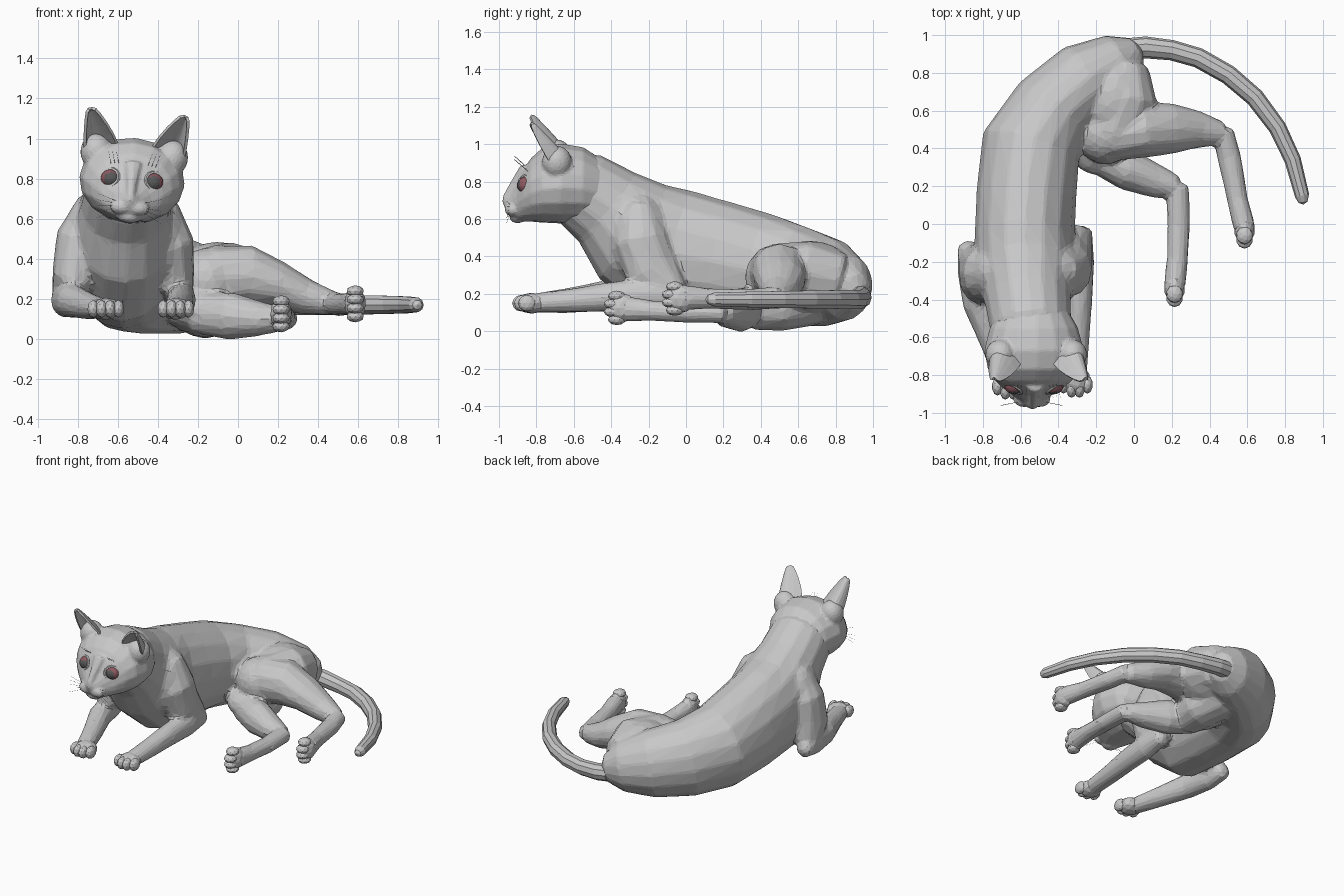
import bpy, bmesh, math
from mathutils import Vector, Matrix

if "Cube" in bpy.data.objects:
    bpy.data.objects.remove(bpy.data.objects["Cube"])

X, Y, Z = Vector((1, 0, 0)), Vector((0, 1, 0)), Vector((0, 0, 1))


def material(name, rgb):
    m = bpy.data.materials.new(name)
    m.diffuse_color = (*rgb, 1)
    m.use_nodes = True
    m.node_tree.nodes["Principled BSDF"].inputs["Base Color"].default_value = m.diffuse_color
    return m


FUR = material("grey fur", (0.58, 0.58, 0.58))
PUPIL = material("dark pupil", (0.10, 0.10, 0.10))
EYE_RED = material("dull red eye", (0.27, 0.10, 0.12))
# The head is rolled slightly about its own centre
HEAD = Matrix.Translation((-0.53, 0, 0.78)) @ Matrix.Rotation(math.radians(5), 4, 'Y')


def tube(bm, pts, ref=Z, sides=12, axis=None):
    """Loft through (x, y, z, half width[, half height]) with pointed caps."""
    ctr = [Vector(p[:3]) for p in pts]
    rings, n = [], len(pts)
    for i, p in enumerate(pts):
        a, b = ctr[max(i - 1, 0)], ctr[min(i + 1, n - 1)]
        t = axis or (b - a).normalized()
        side = t.cross(ref).normalized()
        up = side.cross(t)
        w, h = p[3], p[-1]
        rings.append([bm.verts.new(ctr[i] + side * w * math.cos(k * math.tau / sides)
                                   + up * h * math.sin(k * math.tau / sides)) for k in range(sides)])
    for r, s in zip(rings, rings[1:]):
        for k in range(sides):
            j = (k + 1) % sides
            bm.faces.new((r[k], r[j], s[j], s[k]))
    for end, inner in ((0, 1), (n - 1, n - 2)):
        d = (ctr[end] - ctr[inner]).normalized()
        tip = bm.verts.new(ctr[end] + d * min(pts[end][3], pts[end][-1]) * 0.5)
        for k in range(sides):
            bm.faces.new((rings[end][k], rings[end][(k + 1) % sides], tip))


def blob(bm, loc, radii, sub=2):
    m = Matrix.Translation(loc) @ Matrix.Diagonal((*radii, 1))
    bmesh.ops.create_icosphere(bm, subdivisions=sub, radius=1, matrix=m)


def finish(bm, name, mats=(FUR,), matrix=None, voxel=0, ratio=0.1, shell=0):
    bmesh.ops.recalc_face_normals(bm, faces=bm.faces)
    if matrix:
        bm.transform(matrix)
    me = bpy.data.meshes.new(name)
    bm.to_mesh(me)
    bm.free()
    ob = bpy.data.objects.new(name, me)
    bpy.context.collection.objects.link(ob)
    if voxel:  # fuse the muscles to one skin, then facet it
        r = ob.modifiers.new("fuse", 'REMESH')
        r.mode, r.voxel_size = 'VOXEL', voxel
        s = ob.modifiers.new("soften", 'SMOOTH')
        s.factor, s.iterations = 0.5, 6
        ob.modifiers.new("facet", 'DECIMATE').ratio = ratio
    if shell:
        s = ob.modifiers.new("thickness", 'SOLIDIFY')
        s.thickness, s.offset = shell, 0
    if ob.modifiers:
        bpy.context.view_layer.update()
        dg = bpy.context.evaluated_depsgraph_get()
        me = bpy.data.meshes.new_from_object(ob.evaluated_get(dg))
        ob.modifiers.clear()
        ob.data = me
        me.name = name
    if len(mats) == 1:
        me.materials.clear()
    for m in mats:
        me.materials.append(m)
    me.shade_flat()
    return ob


# Body: curved torso, rump to neck
bm = bmesh.new()
tube(bm, [(0.01, 0.91, 0.21, .085, .10), (-0.08, 0.865, 0.23, .15, .175), (-0.25, 0.77, 0.26, .205, .235),
          (-0.43, 0.61, 0.29, .225, .27), (-0.545, 0.41, 0.33, .265, .30), (-0.57, 0.15, 0.375, .265, .33),
          (-0.58, -0.10, 0.42, .265, .355), (-0.57, -0.28, 0.53, .26, .31), (-0.56, -0.42, 0.66, .225, .24),
          (-0.545, -0.56, 0.755, .215, .215), (-0.54, -0.66, 0.80, .17, .17)], sides=16)
# Shoulder, haunch and flank masses
for loc, radii in (((-.71, -.26, .50), (.16, .17, .24)), ((-.42, -.25, .50), (.16, .17, .24)),
                   ((-.11, .66, .29), (.20, .25, .195)), ((-.15, .48, .29), (.16, .165, .165)),
                   ((-.20, .48, .15), (.17, .22, .125))):
    blob(bm, loc, radii, 3)
# Upper arms
tube(bm, [(-.71, -.26, .68, .09), (-.78, -.26, .50, .13, .15), (-.81, -.26, .32, .12, .17),
          (-.86, -.18, .20, .07, .09)], ref=Y)
tube(bm, [(-.40, -.25, .66, .10), (-.35, -.24, .48, .13, .15), (-.33, -.18, .32, .115, .15),
          (-.285, -.06, .20, .065, .08)], ref=Y)
# Forearms
tube(bm, [(-.88, -.11, .19, .055), (-.86, -.25, .195, .075, .09), (-.83, -.42, .19, .078, .085),
          (-.75, -.62, .165, .068), (-.68, -.82, .15, .06, .052)])
tube(bm, [(-.275, -.03, .19, .055), (-.28, -.20, .195, .07, .09), (-.29, -.40, .185, .07, .08),
          (-.30, -.60, .165, .065), (-.31, -.82, .15, .06, .052)])
# Upper hind leg: hip, shin, foot
tube(bm, [(-.04, .82, .27, .12, .15), (-.04, .66, .31, .17, .175), (-.11, .47, .31, .15, .16)])
tube(bm, [(-.13, .45, .31, .12, .15), (.05, .50, .315, .15, .155), (.20, .505, .27, .135, .115),
          (.34, .50, .21, .10, .09), (.46, .48, .18, .065, .065)])
tube(bm, [(.47, .49, .18, .06, .06), (.505, .35, .17, .063, .058), (.55, .12, .175, .056),
          (.585, -.02, .18, .06, .07)])
# Lower hind leg: thigh, shin, foot
tube(bm, [(-.22, .68, .16, .15, .13), (-.16, .50, .13, .15, .13), (-.16, .36, .125, .12, .12)])
tube(bm, [(-.22, .35, .13, .07, .10), (-.04, .29, .115, .11, .12), (.12, .225, .10, .09, .085),
          (.22, .195, .10, .063, .06)])
tube(bm, [(.23, .20, .10, .062, .058), (.237, 0, .10, .061, .055), (.23, -.18, .11, .057, .055),
          (.215, -.33, .12, .058, .07)])
finish(bm, "body", voxel=0.014, ratio=0.055)

# Tail
bm = bmesh.new()
tube(bm, [(-.02, .925, .19, .06), (.06, .935, .18, .058), (.20, .92, .17, .054), (.34, .88, .17, .053),
          (.50, .79, .17, .052), (.64, .67, .17, .05), (.76, .51, .17, .047), (.84, .34, .17, .044),
          (.89, .15, .17, .038), (.895, .115, .17, .024)], sides=10)
finish(bm, "tail")


# Paws: palm and four toes, flat in front, turned on edge behind
def paw(name, loc, upright):
    loc = Vector(loc)
    bm = bmesh.new()
    spread = Z if upright else X
    size = (lambda a, b, c: (c, b, a)) if upright else (lambda a, b, c: (a, b, c))
    blob(bm, loc, size(.078, .08, .055))
    for i in (-1.5, -.5, .5, 1.5):
        fwd = .052 if abs(i) < 1 else .03
        blob(bm, loc + spread * i * .042 - Y * fwd, size(.029, .048, .044))
    finish(bm, name)


paw("front_paw_outer", (-.66, -.83, .15), False)
paw("front_paw_inner", (-.31, -.82, .15), False)
paw("hind_paw_upper", (.585, -.03, .175), True)
paw("hind_paw_lower", (.215, -.34, .125), True)

# Head: skull with muzzle, nose and chin (centred on its own origin)
bm = bmesh.new()
tube(bm, [(0, -.965, -.095, .035, .035), (0, -.94, -.10, .06, .065), (0, -.905, -.09, .105, .105),
          (0, -.87, -.055, .16, .14), (0, -.83, -.025, .205, .17), (0, -.77, 0, .245, .20),
          (0, -.67, .01, .265, .215), (0, -.55, 0, .235, .205), (0, -.45, -.03, .18, .17)],
     sides=16, axis=Y)
for s in (-1, 1):
    blob(bm, (s * .042, -.925, -.125), (.058, .045, .04), 3)
    blob(bm, (s * .19, -.69, .14), (.08, .08, .09), 3)
blob(bm, (0, -.90, -.17), (.06, .045, .033), 3)
blob(bm, (0, -.96, -.085), (.03, .022, .02), 3)
tube(bm, [(0, -.96, -.08, .022, .03), (0, -.91, -.01, .03, .04), (0, -.85, .09, .05, .04)], sides=8)
finish(bm, "head", matrix=HEAD, voxel=0.009, ratio=0.085)

for s, tag in ((-1, "left"), (1, "right")):
    # Ear: open cupped shell
    bm = bmesh.new()
    inner, back = Vector((s * .085, -.745, .185)), Vector((s * .22, -.52, .15))
    outer, tip = Vector((s * .245, -.715, .12)), Vector((s * .24, -.82, .35))
    base = (inner + back + outer) / 3
    rows = []
    for t, w in ((-.15, 1), (0, .97), (.28, .84), (.55, .65), (.8, .43), (.95, .26), (1, .1)):
        row = []
        for k in range(9):
            u = k / 8
            p = inner * (1 - u) ** 2 + back * 2 * u * (1 - u) + outer * u * u
            row.append(bm.verts.new(base.lerp(tip, t) + (p - base) * w))
        rows.append(row)
    for a, b in zip(rows, rows[1:]):
        for k in range(8):
            bm.faces.new((a[k], a[k + 1], b[k + 1], b[k]))
    finish(bm, tag + "_ear", matrix=HEAD, shell=0.014)

    # Eyeball: dark front, red sides
    eye = Vector((s * .105, -.852, .01))
    bm = bmesh.new()
    blob(bm, eye, (.052, .05, .048), 3)
    bm.normal_update()
    for f in bm.faces:
        f.material_index = 0 if f.normal.y < -.72 else 1
    finish(bm, tag + "_eye", (PUPIL, EYE_RED), HEAD)

    # Eyelid rim
    bm = bmesh.new()
    n = Vector((s * .5, -.85, .25)).normalized()
    a = n.cross(Z).normalized()
    b = a.cross(n)
    ring = [eye + n * .018 + a * .053 * math.cos(i * math.tau / 14) + b * .047 * math.sin(i * math.tau / 14)
            for i in range(15)]
    tube(bm, [(*p, .009) for p in ring], ref=n, sides=6)
    finish(bm, tag + "_eyelid", matrix=HEAD)

    # Whiskers and brow hairs
    bm = bmesh.new()
    for i in range(5):
        p = Vector((s * .06, -.94, -.10 - i * .01))
        q = p + Vector((s * .10, -.02, .03 - i * .02))
        tube(bm, [(*p, .0012), (*q, .0006)], sides=3)
    for i in range(3):
        p = Vector((s * (.07 + i * .02), -.84, .08))
        tube(bm, [(*p, .0012), (*(p + Vector((s * .02, -.08, .07))), .0006)], sides=3)
    finish(bm, tag + "_whiskers", matrix=HEAD)
